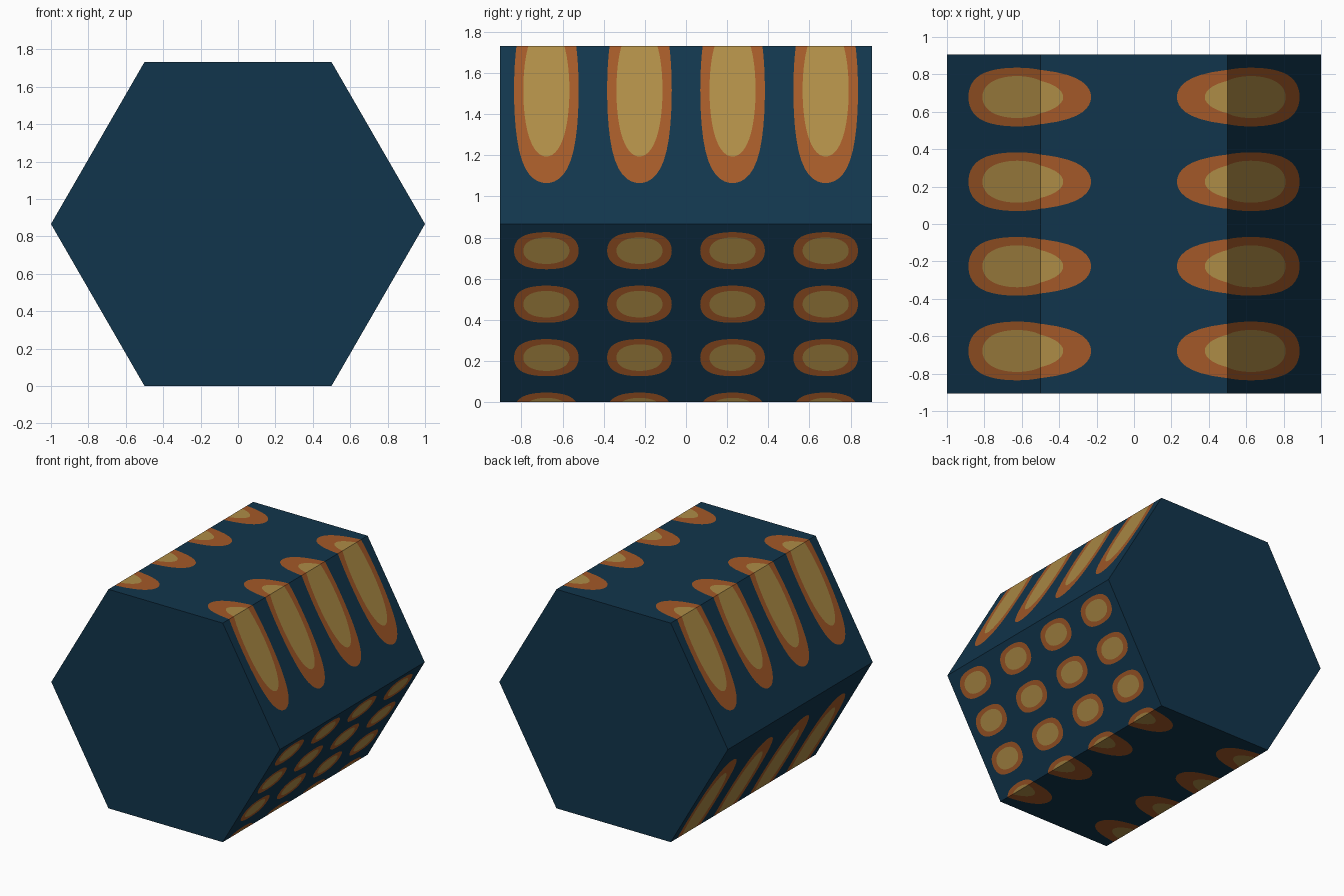
import bpy, bmesh, math
from mathutils import Vector

if "Cube" in bpy.data.objects:
    bpy.data.objects.remove(bpy.data.objects["Cube"])

HALF_Y = 0.905          # half the prism's length
MID_Z = math.sqrt(3) / 2
PERIOD_S = 1.5          # spot spacing around the rim (side length is 1)
PERIOD_Y = 2 * HALF_Y / 4
STEPS = 48              # points per spot outline
OUTER, INNER = 0.462, 0.712   # contour levels of the spots


def srgb(r, g, b):
    lin = [(c / 255 / 12.92) if c < 10 else ((c / 255 + 0.055) / 1.055) ** 2.4
           for c in (r, g, b)]
    return (*lin, 1.0)


def material(name, rgb):
    m = bpy.data.materials.new(name)
    m.diffuse_color = srgb(*rgb)
    m.use_nodes = True
    m.node_tree.nodes["Principled BSDF"].inputs["Base Color"].default_value = m.diffuse_color
    return m


def contour_radius(angle, level):
    """Radius where cos(pi u) * cos(pi v) falls to the level."""
    c, s = math.cos(angle), math.sin(angle)
    lo, hi = 0.0, 0.5 / max(abs(c), abs(s))
    for _ in range(40):
        r = (lo + hi) / 2
        if math.cos(math.pi * r * c) * math.cos(math.pi * r * s) > level:
            lo = r
        else:
            hi = r
    return lo


def spotted_sheet():
    """Flat strip: x runs around the rim, y along the prism."""
    bm = bmesh.new()
    angles = [2 * math.pi * i / STEPS for i in range(STEPS)]
    for i in range(4):
        for j in range(4):
            cs = (i + 0.5) * PERIOD_S
            cy = -HALF_Y + (j + 0.5) * PERIOD_Y
            rings = []
            for level in (INNER, OUTER, 0.0):
                rings.append([bm.verts.new((
                    cs + contour_radius(a, level) * math.cos(a) * PERIOD_S,
                    cy + contour_radius(a, level) * math.sin(a) * PERIOD_Y, 0))
                    for a in angles])
            bm.faces.new(rings[0]).material_index = 2
            for ring, mat in ((0, 1), (1, 0)):
                a, b = rings[ring], rings[ring + 1]
                for k in range(STEPS):
                    n = (k + 1) % STEPS
                    bm.faces.new((a[k], b[k], b[n], a[n])).material_index = mat
    bmesh.ops.remove_doubles(bm, verts=bm.verts[:], dist=1e-5)
    # fold lines, and trim after the fifth side
    for k in range(1, 6):
        bmesh.ops.bisect_plane(bm, geom=bm.verts[:] + bm.edges[:] + bm.faces[:],
                               dist=1e-5, plane_co=(k, 0, 0), plane_no=(1, 0, 0),
                               clear_outer=(k == 5))
    return bm


corners = [Vector((math.cos(k * math.pi / 3), 0, MID_Z + math.sin(k * math.pi / 3)))
           for k in range(6)]


def fold(co):
    k = max(0, min(4, int(co.x)))
    p = corners[k].lerp(corners[k + 1], co.x - k)
    return Vector((p.x, co.y, p.z))


def squeeze(co):
    p = corners[0].lerp(corners[5], co.x / 5)
    return Vector((p.x, co.y, p.z))


def build(name, bm, mats):
    centre = Vector((0, 0, MID_Z))
    bm.normal_update()
    for f in bm.faces:
        if f.normal.dot(f.calc_center_median() - centre) < 0:
            f.normal_flip()
    me = bpy.data.meshes.new(name)
    bm.to_mesh(me)
    bm.free()
    for m in mats:
        me.materials.append(m)
    ob = bpy.data.objects.new(name, me)
    bpy.context.collection.objects.link(ob)
    return ob


mats = [material("dark navy", (17, 53, 76)),
        material("burnt orange", (163, 89, 40)),
        material("ochre", (174, 140, 70))]

# five sides folded around the prism, and the last side with the pattern squeezed in
for name, mapping in (("five_sides", fold), ("squeezed_side", squeeze)):
    sheet = spotted_sheet()
    for v in sheet.verts:
        v.co = mapping(v.co.copy())
    build(name, sheet, mats)

# plain end caps
caps = bmesh.new()
for y in (-HALF_Y, HALF_Y):
    caps.faces.new([caps.verts.new(c + Vector((0, y, 0))) for c in corners])
build("end_caps", caps, mats[:1])
